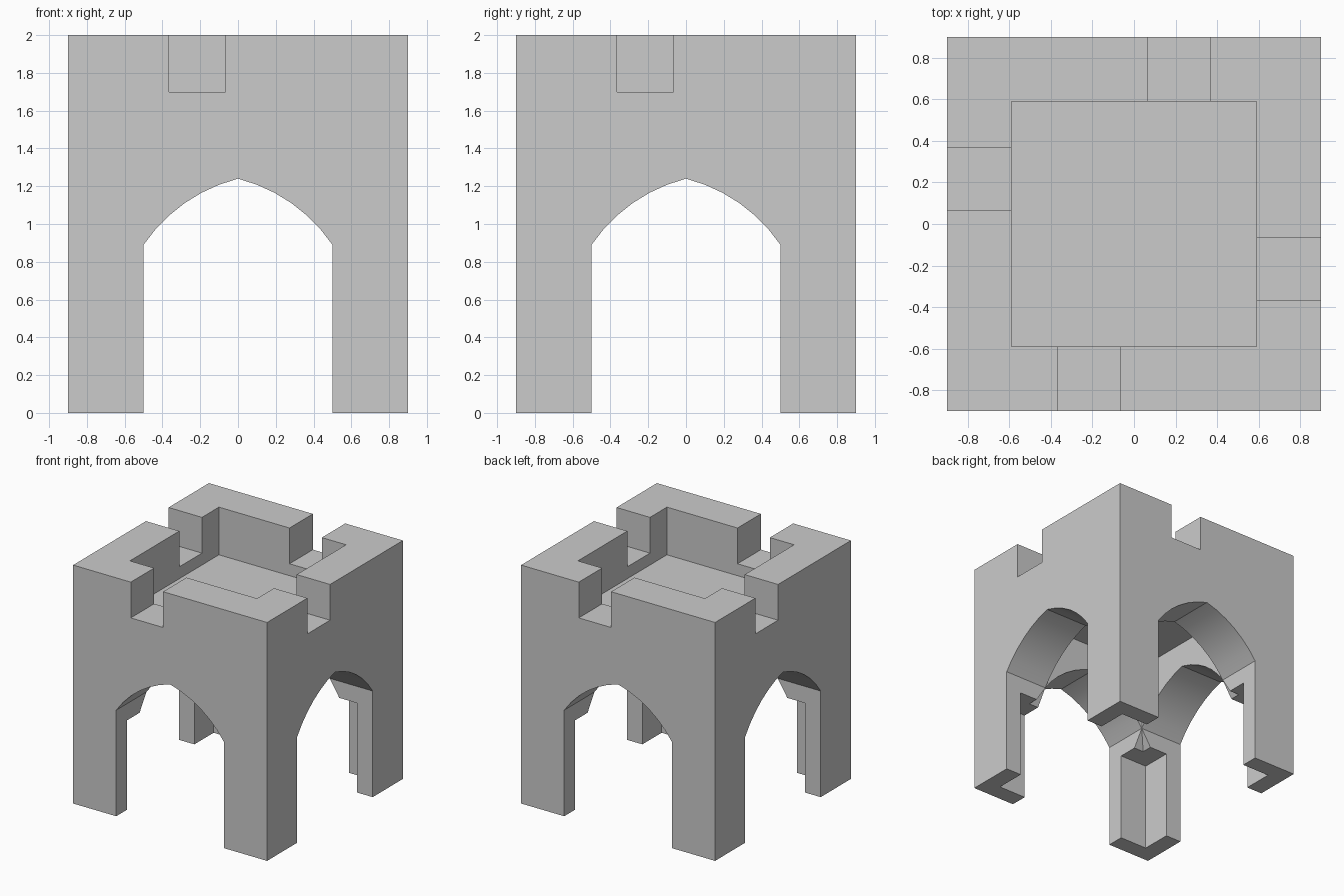
import bpy, bmesh, math
from mathutils import Matrix, Vector

if "Cube" in bpy.data.objects:
    bpy.data.objects.remove(bpy.data.objects["Cube"])


def make_object(name, bm):
    bmesh.ops.recalc_face_normals(bm, faces=bm.faces)
    mesh = bpy.data.meshes.new(name)
    bm.to_mesh(mesh)
    bm.free()
    obj = bpy.data.objects.new(name, mesh)
    bpy.context.collection.objects.link(obj)
    return obj


def box(name, x0, x1, y0, y1, z0, z1, turn=0):
    bm = bmesh.new()
    bmesh.ops.create_cube(bm, size=1)
    for v in bm.verts:
        v.co = Vector((x0 + (v.co.x + .5) * (x1 - x0),
                       y0 + (v.co.y + .5) * (y1 - y0),
                       z0 + (v.co.z + .5) * (z1 - z0)))
    bm.transform(Matrix.Rotation(turn, 4, 'Z'))
    return make_object(name, bm)


def stacked_squares(name, rings):
    """Solid made of square rings given as (half width, height)."""
    bm = bmesh.new()
    loops = [[bm.verts.new((sx * h, sy * h, z))
              for sx, sy in ((-1, -1), (1, -1), (1, 1), (-1, 1))] for h, z in rings]
    for a, b in zip(loops, loops[1:]):
        for i in range(4):
            j = (i + 1) % 4
            bm.faces.new((a[i], a[j], b[j], b[i]))
    bm.faces.new(loops[0])
    bm.faces.new(loops[-1])
    return make_object(name, bm)


def arch_profile(half=0.5, spring=0.89, apex=1.24, radius=0.86, steps=6):
    """Pointed arch outline from two circular arcs."""
    a, b = Vector((-half, spring)), Vector((0, apex))
    chord = b - a
    drop = math.sqrt(radius ** 2 - (chord.length / 2) ** 2)
    c = (a + b) / 2 + Vector((chord.y, -chord.x)).normalized() * drop
    t0 = math.atan2(a.y - c.y, a.x - c.x)
    t1 = math.atan2(b.y - c.y, b.x - c.x)
    left = []
    for i in range(steps + 1):
        t = t0 + (t1 - t0) * i / steps
        left.append((c.x + radius * math.cos(t), c.y + radius * math.sin(t)))
    left[0], left[-1] = tuple(a), tuple(b)
    right = [(-x, z) for x, z in reversed(left[:-1])]
    return [(-half, -.1)] + left + right + [(half, -.1)]


def arch_cutter(name, turn):
    bm = bmesh.new()
    face = bm.faces.new([bm.verts.new((x, -1.1, z)) for x, z in arch_profile()])
    ext = bmesh.ops.extrude_face_region(bm, geom=[face])
    moved = [g for g in ext['geom'] if isinstance(g, bmesh.types.BMVert)]
    bmesh.ops.translate(bm, verts=moved, vec=(0, 2.2, 0))
    bm.transform(Matrix.Rotation(turn, 4, 'Z'))
    return make_object(name, bm)


def carve(target, cutter):
    cutter.hide_render = True
    mod = target.modifiers.new(cutter.name, 'BOOLEAN')
    mod.operation = 'DIFFERENCE'
    mod.solver = 'EXACT'
    mod.object = cutter
    bpy.context.view_layer.objects.active = target
    bpy.ops.object.modifier_apply(modifier=mod.name)
    bpy.data.objects.remove(cutter)


# Main block
tower = box("tower", -.9, .9, -.9, .9, 0, 2)

# Hollow roof and the four notches in its parapet
carve(tower, box("roof_recess", -.59, .59, -.59, .59, 1.6, 2.1))
for k in range(4):
    carve(tower, box("parapet_notch", -.365, -.065, -1, -.5, 1.7, 2.1, k * math.pi / 2))

# Stepped inner chamber under the roof
carve(tower, stacked_squares("chamber", [(.755, -.1), (.755, .75), (.59, .75),
                                         (.5, .89), (.5, 1.45)]))

# Crossing arched passages
for k in range(2):
    carve(tower, arch_cutter("archway", k * math.pi / 2))

# Smooth arch undersides, sharp corners
bpy.ops.object.select_all(action='DESELECT')
tower.select_set(True)
bpy.context.view_layer.objects.active = tower
bpy.ops.object.shade_smooth_by_angle(angle=math.radians(20))
